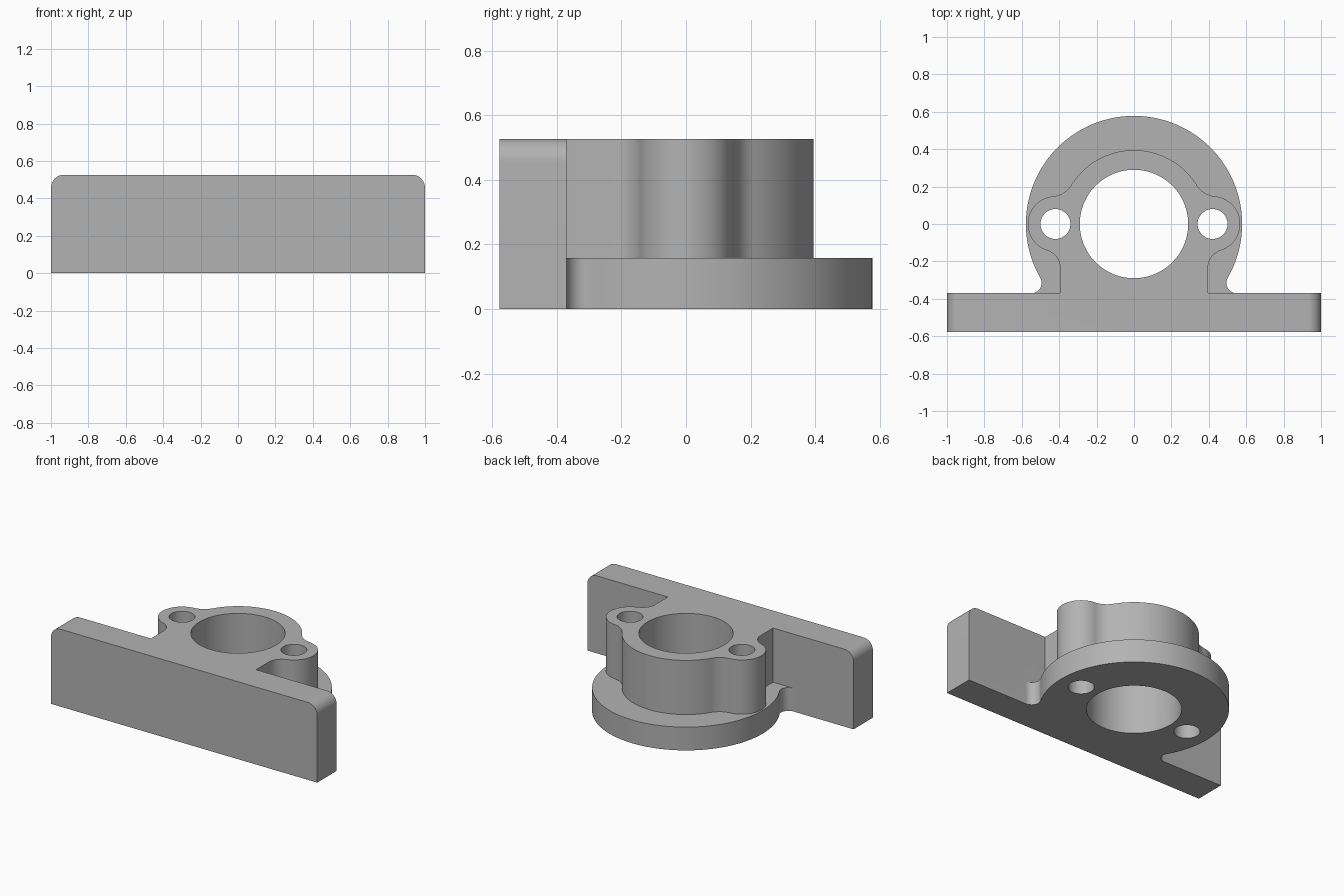
import bpy, bmesh
from math import atan2, cos, hypot, pi, radians, sin, sqrt
from mathutils import Matrix

cube = bpy.data.objects.get("Cube")
if cube:
    bpy.data.objects.remove(cube, do_unlink=True)

HEIGHT, FLANGE_H = 0.526, 0.158
FRONT, PLATE_BACK, INNER = -0.578, -0.37, -0.47
FLANGE_R, HUB_R, BORE_R = 0.578, 0.395, 0.29
EAR_X, EAR_R, EAR_HOLE_R = 0.42, 0.148, 0.08

grey = bpy.data.materials.new("machined grey")
grey.use_nodes = True
colour = (0.45, 0.45, 0.45, 1)
grey.diffuse_color = colour
grey.node_tree.nodes["Principled BSDF"].inputs["Base Color"].default_value = colour


def arc(cx, cy, r, start, end, steps=16):
    angles = [start + (end - start) * i / steps for i in range(steps + 1)]
    return [(cx + r * cos(a), cy + r * sin(a)) for a in angles]


def mirrored(half):
    """Close a right-hand outline with its reflection across x = 0."""
    left = [(-x, y) for x, y in reversed(half) if x > 1e-4]
    return half + left


def prism(name, outline, low, high, upright=False):
    """Extrude an outline along z, or along y when upright."""
    bm = bmesh.new()
    face = bm.faces.new([bm.verts.new((x, y, low)) for x, y in outline])
    top = bmesh.ops.extrude_face_region(bm, geom=[face])["geom"]
    moved = [v for v in top if isinstance(v, bmesh.types.BMVert)]
    bmesh.ops.translate(bm, verts=moved, vec=(0, 0, high - low))
    if upright:
        bm.transform(Matrix(((1, 0, 0, 0), (0, 0, 1, 0), (0, 1, 0, 0), (0, 0, 0, 1))))
    bmesh.ops.recalc_face_normals(bm, faces=bm.faces)
    mesh = bpy.data.meshes.new(name)
    bm.to_mesh(mesh)
    bm.free()
    mesh.materials.append(grey)
    obj = bpy.data.objects.new(name, mesh)
    bpy.context.collection.objects.link(obj)
    return obj


def cylinder_cutter(name, x, y, r, low, high, upright=False):
    return prism(name, arc(x, y, r, 0, 2 * pi, 64)[:-1], low, high, upright)


# Mounting plate with rounded upper corners
r = 0.07
plate_half = [(1, 0)] + arc(1 - r, HEIGHT - r, r, 0, pi / 2, 12)
block = prism("bearing_block", mirrored(plate_half), FRONT, PLATE_BACK, upright=True)

# Round flange, blended into the plate by small fillets
r = 0.055
fy = PLATE_BACK + r
fx = sqrt((FLANGE_R + r) ** 2 - fy ** 2)
tangent = atan2(fy, fx)
flange_half = [(fx, INNER)] + arc(fx, fy, r, 3 * pi / 2, tangent + pi)
flange_half += arc(0, 0, FLANGE_R, tangent, pi / 2, 48)[1:]
flange = prism("flange", mirrored(flange_half), 0, FLANGE_H)

# Tall hub with two bolt ears and a straight neck to the plate
r = 0.1
lx = HUB_R + r
ly = -sqrt((EAR_R + r) ** 2 - (lx - EAR_X) ** 2)
low_angle = atan2(-ly, EAR_X - lx)
r2 = 0.13
reach, ear_reach = HUB_R + r2, EAR_R + r2
ux = (reach ** 2 - ear_reach ** 2 + EAR_X ** 2) / (2 * EAR_X)
uy = sqrt(reach ** 2 - ux ** 2)
ear_angle, hub_angle = atan2(uy, ux - EAR_X), atan2(uy, ux)
hub_half = [(HUB_R, INNER)] + arc(lx, ly, r, pi, low_angle)
hub_half += arc(EAR_X, 0, EAR_R, low_angle - pi, ear_angle, 32)[1:]
hub_half += arc(ux, uy, r2, ear_angle + pi, hub_angle + pi)[1:]
hub_half += arc(0, 0, HUB_R, hub_angle, pi / 2, 28)[1:]
hub = prism("hub", mirrored(hub_half), 0, HEIGHT)

# Bore, bolt holes and plate holes
cutters = [cylinder_cutter("bore_cutter", 0, 0, BORE_R, -0.1, 0.7)]
for side, s in (("left", 1), ("right", -1)):
    cutters.append(cylinder_cutter(side + "_ear_cutter", s * EAR_X, 0, EAR_HOLE_R, -0.1, 0.7))
    cutters.append(cylinder_cutter(side + "_plate_cutter", s * 0.787, 0.264, 0.138,
                                   FRONT - 0.1, PLATE_BACK + 0.1, upright=True))

# Join the solids, then drill the holes
tools = [(flange, "UNION"), (hub, "UNION")] + [(c, "DIFFERENCE") for c in cutters]
for tool, operation in tools:
    tool.hide_render = True
    mod = block.modifiers.new(tool.name, "BOOLEAN")
    mod.operation, mod.object, mod.solver = operation, tool, "EXACT"
depsgraph = bpy.context.evaluated_depsgraph_get()
result = bpy.data.meshes.new_from_object(block.evaluated_get(depsgraph))
block.modifiers.clear()
block.data = result
for tool, _ in tools:
    bpy.data.objects.remove(tool, do_unlink=True)

# Smooth curved walls, sharp rims
bpy.ops.object.select_all(action="DESELECT")
block.select_set(True)
bpy.context.view_layer.objects.active = block
bpy.ops.object.shade_smooth_by_angle(angle=radians(30))
